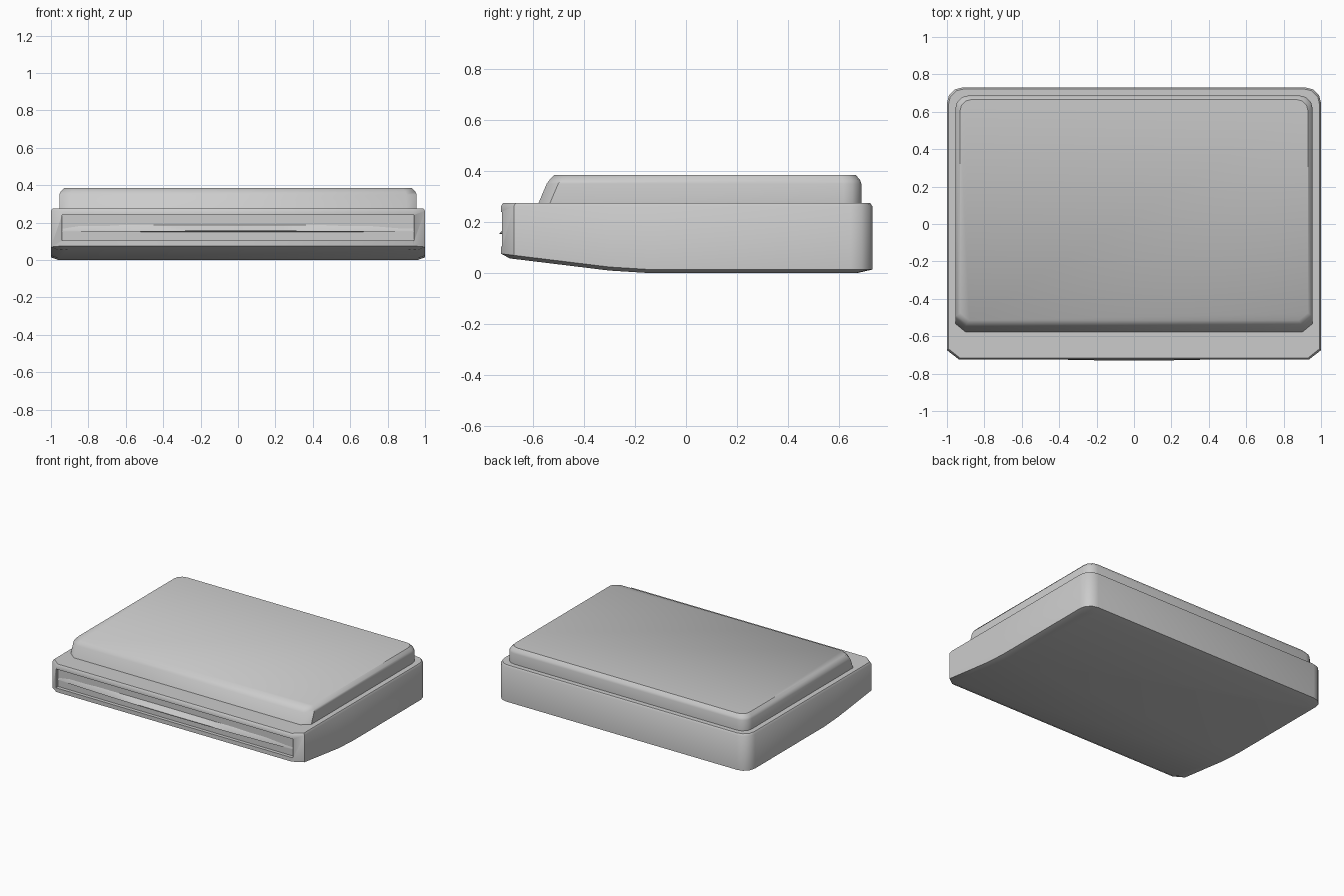
import bpy, bmesh
from mathutils import Vector

if "Cube" in bpy.data.objects:
    bpy.data.objects.remove(bpy.data.objects["Cube"])


def outline(x, y0, y1, cx, cy, r):
    """Half-symmetric plan: chamfered front corners, rounded back corners."""
    right = [(x - cx, y0), (x, y0 + cy), (x, y1 - r),
             (x - r * 0.12, y1 - r * 0.5), (x - r * 0.5, y1 - r * 0.12), (x - r, y1)]
    return right + [(-a, b) for a, b in reversed(right)]


def loft(rings):
    """Closed bmesh through a list of rings of 3D points."""
    bm = bmesh.new()
    vs = [[bm.verts.new(p) for p in ring] for ring in rings]
    n = len(rings[0])
    for a, b in zip(vs, vs[1:]):
        for i in range(n):
            j = (i + 1) % n
            bm.faces.new((a[i], a[j], b[j], b[i]))
    bm.faces.new(vs[0][::-1])
    bm.faces.new(vs[-1])
    bmesh.ops.recalc_face_normals(bm, faces=bm.faces[:])
    return bm


def add(name, bm):
    me = bpy.data.meshes.new(name)
    bm.to_mesh(me)
    bm.free()
    ob = bpy.data.objects.new(name, me)
    bpy.context.collection.objects.link(ob)
    return ob


def activate(ob):
    bpy.ops.object.select_all(action='DESELECT')
    ob.select_set(True)
    bpy.context.view_layer.objects.active = ob


def layers(specs):
    return loft([[(x, y, z) for x, y in outline(*s)] for z, s in specs])


# Base housing with chamfered underside
bm = layers([
    (0.0, (0.96, -0.69, 0.67, 0.05, 0.04, 0.06)),
    (0.014, (1.0, -0.725, 0.73, 0.065, 0.05, 0.085)),
    (0.262, (1.0, -0.725, 0.73, 0.065, 0.05, 0.085)),
    (0.275, (0.992, -0.717, 0.722, 0.062, 0.05, 0.083)),
])
# Underside sweeps up towards the front
for y in (-0.3, -0.14):
    bmesh.ops.bisect_plane(bm, geom=bm.verts[:] + bm.edges[:] + bm.faces[:],
                           plane_co=(0, y, 0), plane_no=(0, 1, 0))
for v in bm.verts:
    if v.co.z < 0.1:
        y = v.co.y
        if y < -0.3:
            v.co.z += 0.01 + (-0.3 - y) * 0.122
        elif y < -0.14:
            v.co.z += (-0.14 - y) / 0.16 * 0.01
base = add("base_housing", bm)

# Front slot recess
bpy.ops.mesh.primitive_cube_add(size=1, location=(0, -0.74, 0.1725))
cutter = bpy.context.object
cutter.name = "slot_cutter"
cutter.scale = (1.88, 0.08, 0.135)
cutter.hide_render = True
bpy.context.view_layer.update()
mod = base.modifiers.new("slot", 'BOOLEAN')
mod.operation, mod.object, mod.solver = 'DIFFERENCE', cutter, 'EXACT'
activate(base)
bpy.ops.object.modifier_apply(modifier="slot")
bpy.data.objects.remove(cutter)

# Bowed lip across the slot
stations = []
for i in range(9):
    x = -0.94 + 1.88 * i / 8
    yf = -0.703 - 0.027 * (1 - (x / 0.94) ** 2)
    stations.append([(x, -0.69, 0.198), (x, yf, 0.158), (x, yf, 0.153), (x, -0.69, 0.15)])
lip = add("slot_lip", loft(stations))

# Raised lid with sloped front
lid = add("lid", layers([
    (0.27, (0.955, -0.58, 0.687, 0.055, 0.045, 0.07)),
    (0.35, (0.955, -0.546, 0.687, 0.055, 0.045, 0.07)),
    (0.365, (0.949, -0.535, 0.682, 0.055, 0.045, 0.068)),
    (0.385, (0.93, -0.515, 0.665, 0.05, 0.04, 0.06)),
]))

for ob in (base, lip, lid):
    activate(ob)
    bpy.ops.object.shade_smooth_by_angle(angle=0.7)
